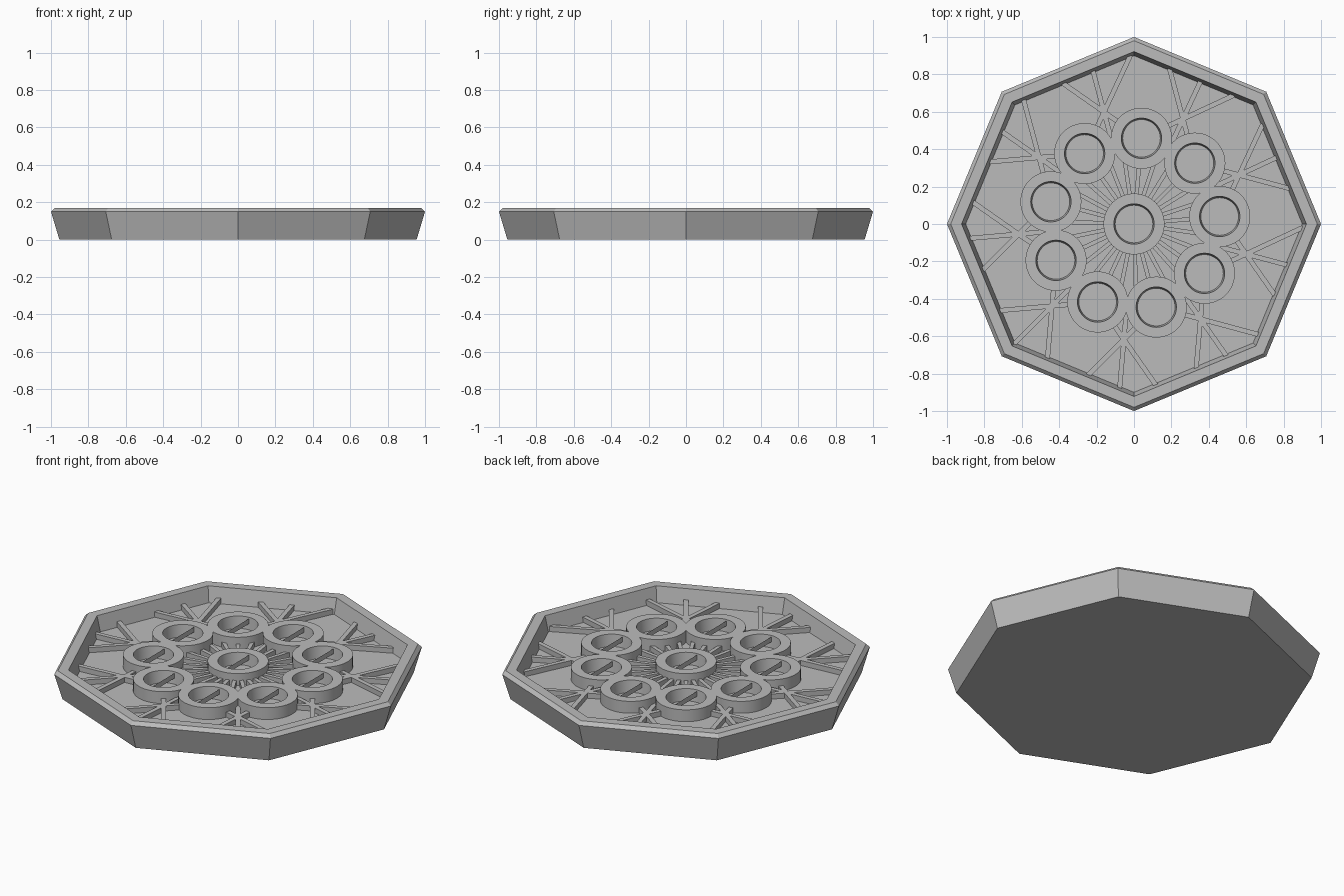
import bpy
import bmesh
from math import cos, sin, radians, tau, pi

cube = bpy.data.objects.get("Cube")
if cube:
    bpy.data.objects.remove(cube)

GREY = (0.5, 0.5, 0.5, 1)
mat = bpy.data.materials.new("plain grey")
mat.use_nodes = True
mat.diffuse_color = GREY
mat.node_tree.nodes["Principled BSDF"].inputs["Base Color"].default_value = GREY

FLOOR, RIB_TOP, RING_TOP = 0.08, 0.11, 0.15
RING_R, STAR_R = 0.46, 0.62


def finish(bm, name):
    bmesh.ops.recalc_face_normals(bm, faces=bm.faces)
    mesh = bpy.data.meshes.new(name)
    bm.to_mesh(mesh)
    bm.free()
    mesh.materials.append(mat)
    obj = bpy.data.objects.new(name, mesh)
    bpy.context.collection.objects.link(obj)
    return obj


def lathe(name, profile, sides, x=0, y=0, capped=False, closed=False):
    """Turn a (radius, height) profile about a vertical axis."""
    bm = bmesh.new()
    loops = [[bm.verts.new((x + r * cos(tau * i / sides), y + r * sin(tau * i / sides), z))
              for i in range(sides)] for r, z in profile]
    pairs = list(zip(loops, loops[1:]))
    if closed:
        pairs.append((loops[-1], loops[0]))
    for a, b in pairs:
        for i in range(sides):
            j = (i + 1) % sides
            bm.faces.new((a[i], a[j], b[j], b[i]))
    if capped:
        bm.faces.new(loops[0])
        bm.faces.new(loops[-1])
    return finish(bm, name)


def wall_distance(x, y, angle):
    """Distance from a point to the inner wall of the octagon."""
    best = 9
    for k in range(8):
        n = pi / 8 + k * pi / 4
        facing = cos(angle - n)
        if facing > 0.01:
            best = min(best, (0.91 * cos(pi / 8) - x * cos(n) - y * sin(n)) / facing)
    return best


def rib(name, x, y, angle, start, end, width=0.026):
    """Low straight bar on the tray floor, running out from a point."""
    bm = bmesh.new()
    bmesh.ops.create_cube(bm, size=1)
    for v in bm.verts:
        along = start if v.co.x < 0 else end
        side = v.co.y * width
        v.co = (x + along * cos(angle) - side * sin(angle),
                y + along * sin(angle) + side * cos(angle),
                FLOOR - 0.005 if v.co.z < 0 else RIB_TOP)
    return finish(bm, name)


def ring(name, x, y):
    """Raised collar with a tapered hole and a thin upright web across it."""
    obj = lathe(name, [(0.163, FLOOR - 0.005), (0.163, RING_TOP), (0.108, RING_TOP),
                       (0.1, FLOOR - 0.005)], 48, x, y, closed=True)
    bpy.ops.object.select_all(action='DESELECT')
    obj.select_set(True)
    bpy.context.view_layer.objects.active = obj
    bpy.ops.object.shade_smooth_by_angle(angle=radians(30))
    bm = bmesh.new()
    bm.faces.new([bm.verts.new((x, y + s * 0.103, z))
                  for s, z in ((-1, 0.115), (1, 0.115), (1, 0.145), (-1, 0.145))])
    finish(bm, name + "_web")


# Octagonal tray with flared sides and a bevelled rim
lathe("tray", [(0.955, 0), (1, 0.15), (0.98, 0.17), (0.922, 0.17), (0.9, FLOOR)],
      8, capped=True)

# Centre collar and the circle of nine around it
ring("centre_ring", 0, 0)
for k in range(9):
    a = radians(5 + 40 * k)
    rx, ry = RING_R * cos(a), RING_R * sin(a)
    ring(f"outer_ring_{k + 1}", rx, ry)

    # Splayed ribs from each collar to the wall, crossing their neighbours
    for s in (-1, 1):
        d = a + s * radians(60)
        rib(f"splayed_rib_{k + 1}_{'left' if s > 0 else 'right'}", rx, ry, d,
            0.14, wall_distance(rx, ry, d))

    # Radial ribs from the centre: short ones to collars, long ones through the gaps
    for s in (-1, 0):
        d = a + s * radians(40 / 3)
        rib(f"short_rib_{k + 1}_{s + 2}", 0, 0, d, 0.15, 0.33 if s == 0 else 0.37, 0.022)
    d = a + radians(40 / 3)
    rib(f"short_rib_{k + 1}_3", 0, 0, d, 0.15, 0.37, 0.022)
    d = a + radians(20)
    rib(f"long_rib_{k + 1}", 0, 0, d, 0.42, wall_distance(0, 0, d))
